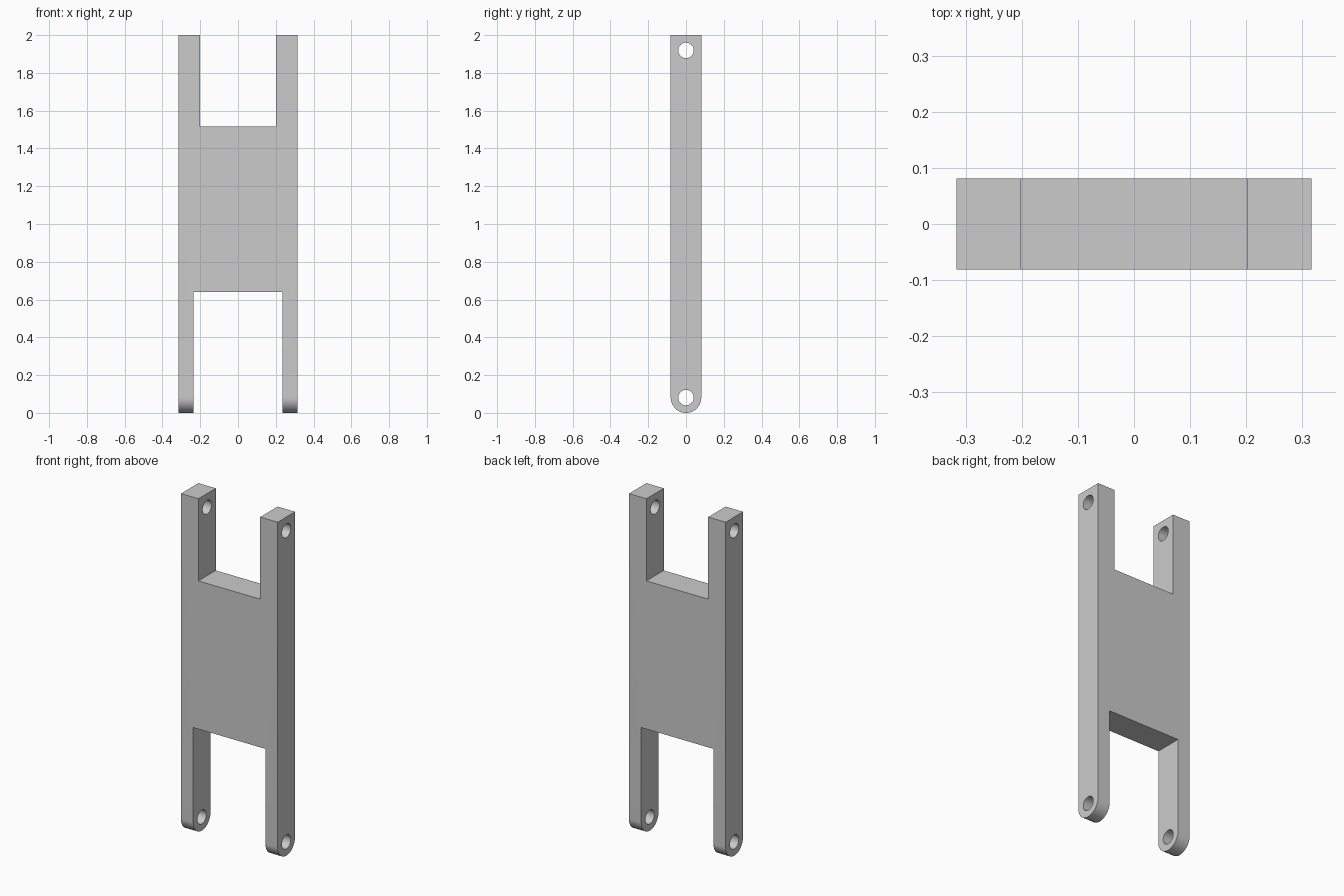
import bpy, bmesh, math

cube = bpy.data.objects.get("Cube")
if cube:
    bpy.data.objects.remove(cube, do_unlink=True)

HALF_W, R, HEIGHT, HOLE_R = 0.316, 0.081, 2.0, 0.041

grey = bpy.data.materials.new("plain grey")
grey.use_nodes = True
colour = (0.6, 0.6, 0.6, 1)
grey.diffuse_color = colour
grey.node_tree.nodes["Principled BSDF"].inputs["Base Color"].default_value = colour


def extrude_x(name, outline, half):
    """Extrude a (y, z) outline symmetrically along x."""
    bm = bmesh.new()
    face = bm.faces.new([bm.verts.new((-half, y, z)) for y, z in outline])
    out = bmesh.ops.extrude_face_region(bm, geom=[face])
    moved = [v for v in out["geom"] if isinstance(v, bmesh.types.BMVert)]
    bmesh.ops.translate(bm, verts=moved, vec=(2 * half, 0, 0))
    bmesh.ops.recalc_face_normals(bm, faces=bm.faces)
    mesh = bpy.data.meshes.new(name)
    bm.to_mesh(mesh)
    bm.free()
    obj = bpy.data.objects.new(name, mesh)
    bpy.context.collection.objects.link(obj)
    mesh.materials.append(grey)
    return obj


def arc(z, radius, start, end, steps):
    angles = [start + (end - start) * i / steps for i in range(steps + 1)]
    return [(radius * math.cos(a), z + radius * math.sin(a)) for a in angles]


def box(name, half, z0, z1):
    return extrude_x(name, [(-0.2, z0), (0.2, z0), (0.2, z1), (-0.2, z1)], half)


# Link body: square top, rounded bottom
link = extrude_x("link_body", arc(R, R, math.pi, 2 * math.pi, 32)
                 + [(R, HEIGHT), (-R, HEIGHT)], HALF_W)

# Fork gaps and pin holes
cutters = [box("upper_gap_cutter", 0.202, 1.515, 2.2),
           box("lower_gap_cutter", 0.236, -0.2, 0.64)]
for name, z in (("lower", R), ("upper", HEIGHT - R)):
    circle = arc(z, HOLE_R, 0, 2 * math.pi, 40)[:-1]
    cutters.append(extrude_x(name + "_pin_hole_cutter", circle, 0.5))

bpy.context.view_layer.objects.active = link
link.select_set(True)
for cutter in cutters:
    cut = link.modifiers.new(cutter.name, "BOOLEAN")
    cut.operation = "DIFFERENCE"
    cut.solver = "EXACT"
    cut.object = cutter
    bpy.ops.object.modifier_apply(modifier=cut.name)
    bpy.data.objects.remove(cutter, do_unlink=True)

bpy.ops.object.shade_smooth_by_angle(angle=math.radians(30))
